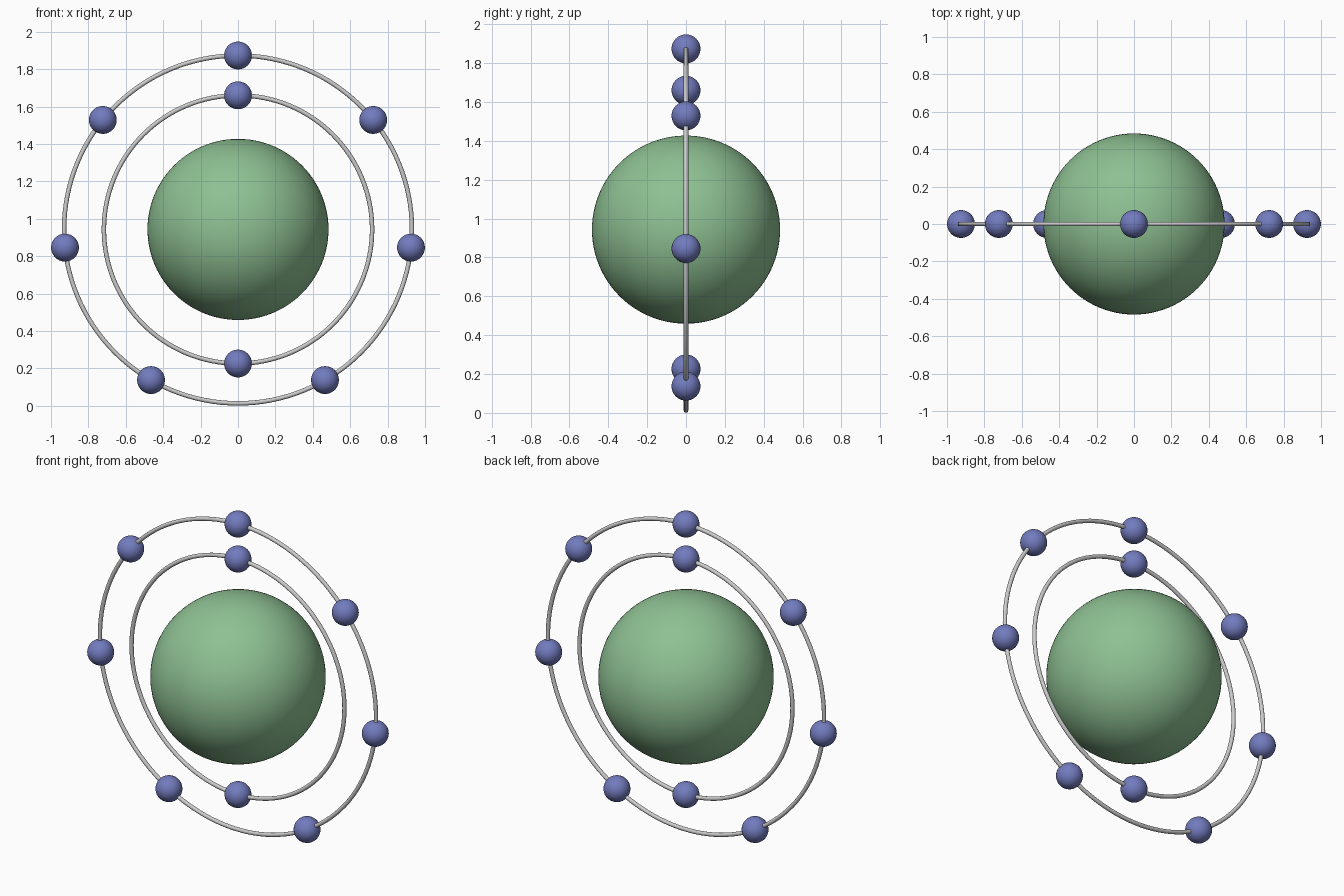
import bpy
from math import sin, cos, radians, pi

if "Cube" in bpy.data.objects:
    bpy.data.objects.remove(bpy.data.objects["Cube"])

CENTRE_Z = 0.943
OUTER_R, INNER_R = 0.93, 0.717
TUBE_R = 0.012
ELECTRON_R = 0.0745


def material(name, colour):
    mat = bpy.data.materials.new(name)
    mat.diffuse_color = (*colour, 1)
    mat.use_nodes = True
    mat.node_tree.nodes["Principled BSDF"].inputs["Base Color"].default_value = mat.diffuse_color
    return mat


green = material("green", (0.27, 0.53, 0.29))
blue = material("blue", (0.17, 0.2, 0.52))


def ball(name, radius, x, z, mat, segments, rings):
    bpy.ops.mesh.primitive_uv_sphere_add(segments=segments, ring_count=rings,
                                         radius=radius, location=(x, 0, z))
    ob = bpy.context.object
    ob.name = name
    ob.data.materials.append(mat)
    bpy.ops.object.shade_smooth()


def orbit(name, radius):
    bpy.ops.mesh.primitive_torus_add(major_radius=radius, minor_radius=TUBE_R,
                                     major_segments=128, minor_segments=12,
                                     location=(0, 0, CENTRE_Z),
                                     rotation=(pi / 2, 0, 0))
    bpy.context.object.name = name
    bpy.ops.object.shade_smooth()


def electrons(name, radius, angles):
    # angles are measured from the top of the orbit
    for i, deg in enumerate(angles):
        a = radians(deg)
        ball(f"{name}_{i + 1}", ELECTRON_R, radius * sin(a),
             CENTRE_Z + radius * cos(a), blue, 32, 16)


# nucleus
ball("nucleus", 0.484, 0, CENTRE_Z, green, 96, 48)

# two orbit rings standing in the xz plane
orbit("inner_orbit", INNER_R)
orbit("outer_orbit", OUTER_R)

# electrons: two inside, seven outside
electrons("inner_electron", INNER_R, (0, 180))
electrons("outer_electron", OUTER_R, (0, 51, 96, 150, -150, -96, -51))
